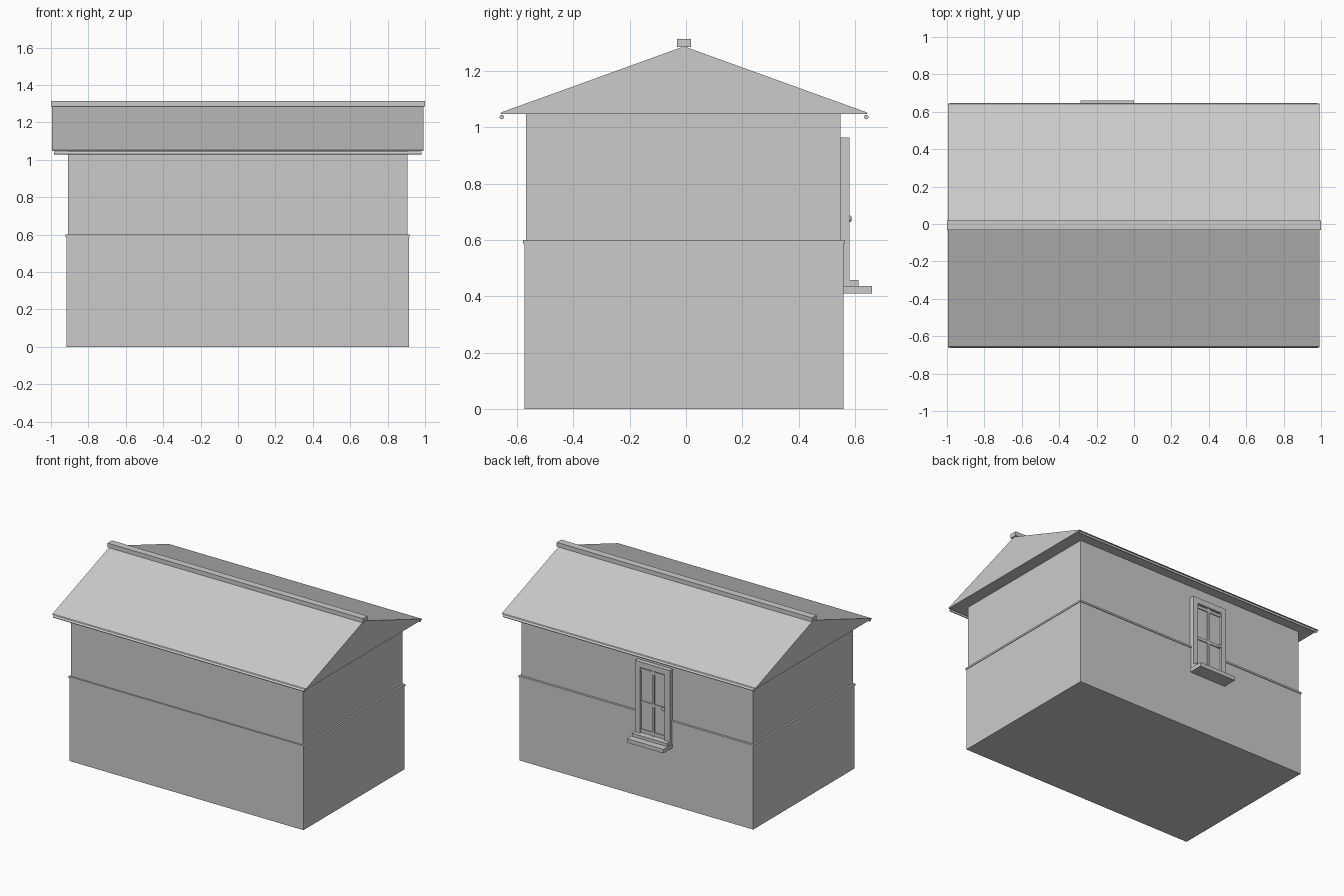
import bpy
import bmesh
from math import radians
from mathutils import Matrix, Vector

cube = bpy.data.objects.get("Cube")
if cube:
    bpy.data.objects.remove(cube, do_unlink=True)

grey = bpy.data.materials.new("plain_grey")
grey.use_nodes = True
grey.diffuse_color = (0.6, 0.6, 0.6, 1)
grey.node_tree.nodes["Principled BSDF"].inputs["Base Color"].default_value = (0.6, 0.6, 0.6, 1)


def finish(name, bm):
    bmesh.ops.recalc_face_normals(bm, faces=bm.faces)
    mesh = bpy.data.meshes.new(name)
    bm.to_mesh(mesh)
    bm.free()
    mesh.materials.append(grey)
    obj = bpy.data.objects.new(name, mesh)
    bpy.context.collection.objects.link(obj)
    return obj


def box(name, x, y, z):
    """Box from (low, high) ranges along each axis."""
    bm = bmesh.new()
    bmesh.ops.create_cube(bm, size=1)
    for v in bm.verts:
        v.co = Vector([a + (b - a) * (c + 0.5) for c, (a, b) in zip(v.co, (x, y, z))])
    return finish(name, bm)


def extrude(name, points, offset):
    """Solid from a flat outline pushed along an offset."""
    bm = bmesh.new()
    face = bm.faces.new([bm.verts.new(p) for p in points])
    new = bmesh.ops.extrude_face_region(bm, geom=[face])["geom"]
    bmesh.ops.translate(bm, vec=offset, verts=[g for g in new if isinstance(g, bmesh.types.BMVert)])
    return finish(name, bm)


def rod(name, centre, radius, length, axis, sides=12):
    bm = bmesh.new()
    turn = Matrix.Rotation(radians(90), 4, "Y" if axis == "X" else "X")
    bmesh.ops.create_cone(bm, cap_ends=True, segments=sides, radius1=radius, radius2=radius,
                          depth=length, matrix=Matrix.Translation(centre) @ turn)
    obj = finish(name, bm)
    for p in obj.data.polygons:
        p.use_smooth = len(p.vertices) == 4
    return obj


# Walls, with a thin ledge between the storeys
box("lower_wall", (-0.918, 0.914), (-0.573, 0.559), (0, 0.588))
box("wall_ledge", (-0.922, 0.918), (-0.578, 0.564), (0.588, 0.6))
box("upper_wall", (-0.909, 0.905), (-0.568, 0.549), (0.6, 1.05))

# Gabled roof with a flat underside and narrow eave edges
MID = -0.007
profile = [(-0.652, 1.047), (0.652, 1.047), (0.648, 1.053), (0, 1.287), (-0.648, 1.053)]
extrude("roof", [(-0.994, MID + y, z) for y, z in profile], (1.986, 0, 0))
box("ridge_cap", (-1, 1), (MID - 0.025, MID + 0.025), (1.284, 1.314))
for side, s in (("front", -1), ("back", 1)):
    rod(side + "_gutter", (-0.002, MID + s * 0.647, 1.036), 0.008, 1.965, "X")

# Window frame: jambs and head as one outline
left, right, foot, top, w = -0.28, -0.006, 0.437, 0.963, 0.04
outline = [(left, foot), (left, top), (right, top), (right, foot),
           (right - w, foot), (right - w, top - w), (left + w, top - w), (left + w, foot)]
extrude("window_frame", [(x, 0.545, z) for x, z in outline], (0, 0.036, 0))

# Sash, glazing bars and pane
x0, x1, mid = left + w, right - w, (left + right) / 2
box("window_pane", (x0, x1), (0.54, 0.566), (foot, top - w))
box("centre_bar", (mid - 0.009, mid + 0.009), (0.56, 0.574), (foot, top - w))
for name, z in (("bottom", 0.475), ("middle", 0.675), ("top", 0.905)):
    box(name + "_bar", (x0, x1), (0.56, 0.573), (z - 0.01, z + 0.01))

# Handle on the sash
rod("handle_stem", (x0 + 0.012, 0.575, 0.675), 0.006, 0.022, "Y")
bm = bmesh.new()
bmesh.ops.create_uvsphere(bm, u_segments=12, v_segments=8, radius=0.012,
                          matrix=Matrix.Translation((x0 + 0.012, 0.582, 0.675))
                          @ Matrix.Diagonal((1, 0.5, 1, 1)))
for f in bm.faces:
    f.smooth = True
finish("handle_knob", bm)

# Sill and the step above it
box("window_sill", (-0.286, 0), (0.55, 0.66), (0.409, 0.437))
box("sill_step", (left, right), (0.55, 0.612), (0.437, 0.458))
